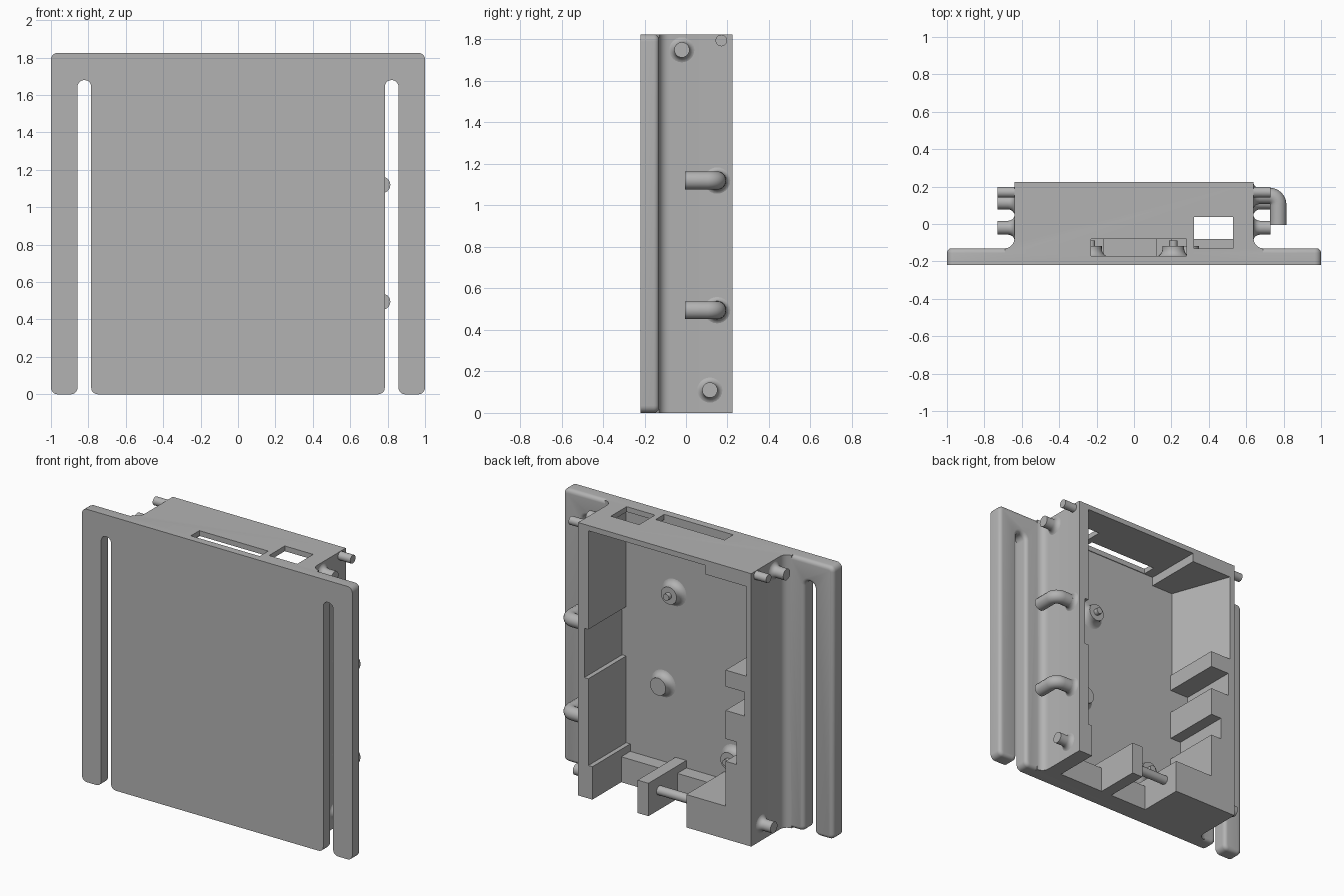
import bpy, bmesh, math
from mathutils import Vector, Matrix

if "Cube" in bpy.data.objects:
    bpy.data.objects.remove(bpy.data.objects["Cube"])

grey = bpy.data.materials.new("plain grey")
grey.use_nodes = True
GREY = (0.45, 0.45, 0.45, 1)
grey.diffuse_color = GREY
grey.node_tree.nodes["Principled BSDF"].inputs["Base Color"].default_value = GREY

H, TOP, BACK, FLOOR = 1.0, 1.825, 0.225, -0.175


def finish(bm, name):
    bmesh.ops.recalc_face_normals(bm, faces=bm.faces)
    me = bpy.data.meshes.new(name)
    bm.to_mesh(me)
    bm.free()
    ob = bpy.data.objects.new(name, me)
    bpy.context.collection.objects.link(ob)
    me.materials.append(grey)
    return ob


def prism(name, pts, direction, bevel=0):
    """Extrude a closed outline; optionally round the rim of the far cap."""
    bm = bmesh.new()
    face = bm.faces.new([bm.verts.new(p) for p in pts])
    out = bmesh.ops.extrude_face_region(bm, geom=[face])["geom"]
    bmesh.ops.translate(bm, vec=direction, verts=[g for g in out if isinstance(g, bmesh.types.BMVert)])
    if bevel:
        cap = [g for g in out if isinstance(g, bmesh.types.BMFace)][0]
        bmesh.ops.bevel(bm, geom=list(cap.edges), offset=bevel, segments=4, profile=0.5, affect='EDGES')
    return finish(bm, name)


def box(name, x, y, z):
    pts = [(x[0], y[0], z[0]), (x[1], y[0], z[0]), (x[1], y[1], z[0]), (x[0], y[1], z[0])]
    return prism(name, pts, (0, 0, z[1] - z[0]))


def rounded(corners, steps=5):
    """Round each corner (x, z, radius) of a 2D outline."""
    pts = []
    for i, (x, z, r) in enumerate(corners):
        p = Vector((x, z))
        a = (Vector(corners[i - 1][:2]) - p).normalized()
        b = (Vector(corners[(i + 1) % len(corners)][:2]) - p).normalized()
        for k in range(steps + 1):
            t = math.pi / 2 * k / steps
            pts.append(p + r * (a * (1 - math.sin(t)) + b * (1 - math.cos(t))))
    return pts


def lathe(name, profile, origin, axis, sides=24):
    """Turn (radius, height) pairs around an axis."""
    bm = bmesh.new()
    rot = Vector((0, 0, 1)).rotation_difference(Vector(axis)).to_matrix()
    rings = []
    for r, h in profile:
        rings.append([bm.verts.new(rot @ Vector((r * math.cos(a), r * math.sin(a), h)) + Vector(origin))
                      for a in (2 * math.pi * k / sides for k in range(sides))])
    for lo, hi in zip(rings, rings[1:]):
        for k in range(sides):
            bm.faces.new((lo[k], lo[(k + 1) % sides], hi[(k + 1) % sides], hi[k]))
    bm.faces.new(rings[0])
    bm.faces.new(rings[-1])
    return finish(bm, name)


def flare(r, size, steps=5):
    """Concave foot profile from radius r + size down to r."""
    return [(r + size * (1 - math.sin(t)), size * (1 - math.cos(t)))
            for t in (math.pi / 2 * k / steps for k in range(steps + 1))]


def boolean(target, other, operation):
    mod = target.modifiers.new(operation.lower(), 'BOOLEAN')
    mod.object, mod.operation, mod.solver = other, operation, 'EXACT'
    bpy.context.view_layer.objects.active = target
    bpy.ops.object.modifier_apply(modifier=mod.name)
    bpy.data.objects.remove(other)


def smooth(ob):
    bpy.ops.object.select_all(action='DESELECT')
    ob.select_set(True)
    bpy.context.view_layer.objects.active = ob
    bpy.ops.object.shade_smooth_by_angle(angle=math.radians(35))


# Front plate: comb outline with two long side slots
half = [(H, TOP, .035), (H, 0, .035), (.858, 0, .035), (.858, 1.68, .035), (.785, 1.68, .035), (.785, 0, .035)]
corners = half + [(-x, z, r) for x, z, r in reversed(half)]
body = prism("front_plate_and_case", [(p.x, -.22, p.y) for p in rounded(corners)], (0, .09, 0), .025)

# Case block with concave fillets where it meets the plate
side = [(.69, -.2), (.69, -.13)]
side += [(.69 - .05 * math.sin(t), -.08 - .05 * math.cos(t)) for t in (math.pi / 10 * k for k in range(1, 6))]
side += [(.64, BACK)]
case = prism("case", [(x, y, 0) for x, y in side + [(-x, y) for x, y in reversed(side)]], (0, 0, TOP))
boolean(body, case, 'UNION')

# Cavity, side recesses, bottom notches and top openings
deep = (FLOOR, .4)
cuts = [
    ((-.3, .565), deep, (.22, 1.79)),
    ((-.45, -.25), deep, (.22, 1.73)),
    ((.5, .595), deep, (.8, 1.13)),
    ((-.59, -.4), deep, (.86, 1.02)),
    ((-.53, -.4), deep, (.52, .67)),
    ((.2, .535), (-.08, .4), (-.1, .3)),
    ((-.16, .12), (-.08, .4), (-.1, .3)),
    ((.2, .535), deep, (.17, .3)),
    ((-.16, .12), deep, (.17, .3)),
    ((-.23, .28), (-.17, -.08), (1.7, 1.9)),
    ((.32, .53), (-.13, .037), (1.7, 1.9)),
]
for x, y, z in cuts:
    boolean(body, box("cutter", x, y, z), 'DIFFERENCE')
slant = [(-.4, FLOOR), (-.46, FLOOR), (-.605, BACK), (-.605, .4), (-.4, .4)]
boolean(body, prism("cutter", [(x, y, 1.13) for x, y in slant], (0, 0, .6)), 'DIFFERENCE')
smooth(body)

# Side pegs, mirrored
for s, label in ((1, "left"), (-1, "right")):
    for name, y, z, r, foot in (("upper", -.02, 1.75, .037, .035), ("rear", .17, 1.795, .028, .002),
                                ("lower", .115, .11, .037, .035)):
        smooth(lathe(f"{label}_{name}_peg", flare(r, foot) + [(r, .093)], (s * .638, y, z), (s, 0, 0)))

# Bent hooks on the left side
for name, z in (("upper_hook", 1.12), ("lower_hook", .495)):
    cu = bpy.data.curves.new(name, 'CURVE')
    cu.dimensions, cu.bevel_depth, cu.bevel_resolution, cu.use_fill_caps = '3D', .044, 5, True
    path = [(.61, .15)] + [(.725 + .046 * math.sin(t), .104 + .046 * math.cos(t))
                           for t in (math.pi / 12 * k for k in range(7))] + [(.771, -.005)]
    sp = cu.splines.new('POLY')
    sp.points.add(len(path) - 1)
    for pt, (x, y) in zip(sp.points, path):
        pt.co = (x, y, z, 1)
    ob = bpy.data.objects.new(name, cu)
    bpy.context.collection.objects.link(ob)
    cu.materials.append(grey)
    smooth(lathe(name + "_foot", flare(.044, .03), (.638, .15, z), (1, 0, 0)))

# Floor bosses with flared feet, two carrying a pin
for name, x, z, pin in (("upper_boss", .21, 1.32, True), ("middle_boss", .29, .69, False),
                        ("lower_boss", -.23, .33, True)):
    profile = flare(.058, .045) + [(.058, .06)]
    if pin:
        profile += [(.022, .06), (.022, .09)]
    smooth(lathe(name, profile, (x, FLOOR - .002, z), (0, 1, 0)))

# Cross rod between the bottom fin and the corner block
smooth(lathe("bottom_rod", [(.03, 0), (.03, .3)], (-.17, .11, .13), (1, 0, 0)))
